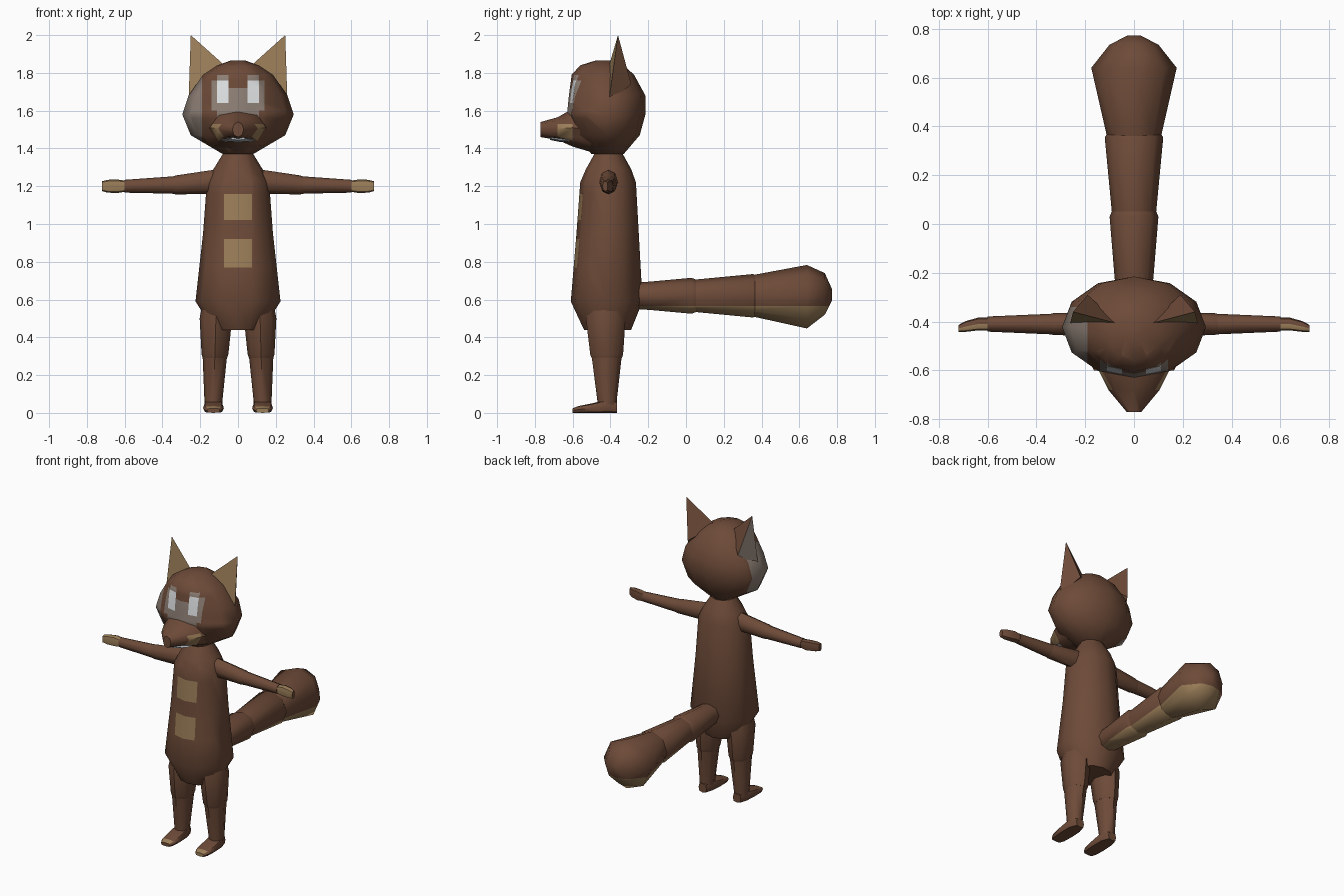
import bpy, bmesh
from math import sin, cos, pi, radians, copysign
from mathutils import Vector

cube = bpy.data.objects.get("Cube")
if cube:
    bpy.data.objects.remove(cube, do_unlink=True)


def material(name, r, g, b):
    mat = bpy.data.materials.new(name)
    mat.use_nodes = True
    mat.diffuse_color = (r, g, b, 1)
    shader = mat.node_tree.nodes["Principled BSDF"]
    shader.inputs["Base Color"].default_value = (r, g, b, 1)
    shader.inputs["Roughness"].default_value = 0.9
    return mat


PALETTE = [
    material("brown fur", 0.155, 0.07, 0.04),
    material("tan fur", 0.33, 0.21, 0.1),
    material("grey fur", 0.27, 0.215, 0.18),
    material("eye white", 0.74, 0.76, 0.77),
    material("tooth white", 0.5, 0.54, 0.58),
]
BROWN, TAN, GREY, WHITE, TOOTH = range(len(PALETTE))


def finish(name, bm, rule=None, flat=False):
    """Turn a bmesh into an object, colouring each face by rule(centre, normal)."""
    bmesh.ops.recalc_face_normals(bm, faces=bm.faces)
    bm.normal_update()
    for face in bm.faces:
        if rule:
            face.material_index = rule(face.calc_center_median(), face.normal)
    mesh = bpy.data.meshes.new(name)
    bm.to_mesh(mesh)
    bm.free()
    for mat in PALETTE:
        mesh.materials.append(mat)
    obj = bpy.data.objects.new(name, mesh)
    bpy.context.collection.objects.link(obj)
    bpy.ops.object.select_all(action="DESELECT")
    obj.select_set(True)
    bpy.context.view_layer.objects.active = obj
    if not flat:
        bpy.ops.object.shade_smooth_by_angle(angle=radians(50))
    return obj


def loft(axis, rings, sides=8, side=1, power=1):
    """Skin oval rings (position, centre u, centre v, radius u, radius v) along an axis."""
    place = {"x": lambda t, u, v: (t, u, v),
             "y": lambda t, u, v: (u, t, v),
             "z": lambda t, u, v: (u, v, t)}[axis]
    bm = bmesh.new()
    loops = []
    for t, cu, cv, ru, rv in rings:
        loop = []
        for i in range(sides):
            a = 2 * pi * i / sides
            c, s = [copysign(abs(w) ** power, w) for w in (cos(a), sin(a))]
            p = Vector(place(t, cu + ru * c, cv + rv * s))
            p.x *= side
            loop.append(bm.verts.new(p))
        loops.append(loop)
    for low, high in zip(loops, loops[1:]):
        for i in range(sides):
            j = (i + 1) % sides
            bm.faces.new((low[i], low[j], high[j], high[i]))
    bm.faces.new(loops[0])
    bm.faces.new(loops[-1])
    return bm


def cut(bm, axis, places, where=lambda c: True):
    """Slice the chosen faces at each place along an axis."""
    normal = Vector([float(axis == k) for k in "xyz"])
    for p in places:
        faces = [f for f in bm.faces if where(f.calc_center_median())]
        geom = set(faces)
        for f in faces:
            geom.update(f.verts)
            geom.update(f.edges)
        bmesh.ops.bisect_plane(bm, geom=list(geom), plane_co=normal * p, plane_no=normal)


def upright(rows):
    """Rings along z from (height, half width, front, back)."""
    return [(z, 0, (f + b) / 2, w, (b - f) / 2) for z, w, f, b in rows]


# Body with two belly patches
body = loft("z", upright([
    (0.44, 0.13, -0.54, -0.29), (0.59, 0.225, -0.61, -0.23),
    (0.95, 0.185, -0.58, -0.25), (1.22, 0.165, -0.56, -0.265),
    (1.29, 0.13, -0.53, -0.29), (1.38, 0.075, -0.48, -0.34)]), sides=12)
front = lambda c: c.y < -0.5
cut(body, "x", (-0.075, 0.075), front)
cut(body, "z", (0.77, 0.92, 1.02, 1.16), front)


def belly(c, n):
    patch = 0.77 < c.z < 0.92 or 1.02 < c.z < 1.16
    return TAN if patch and abs(c.x) < 0.075 and n.y < -0.5 else BROWN


finish("body", body, belly)

# Head with mask, eyes and one grey cheek
head = loft("z", upright([
    (1.37, 0.08, -0.5, -0.33), (1.47, 0.25, -0.59, -0.245),
    (1.58, 0.295, -0.63, -0.215), (1.68, 0.262, -0.62, -0.215),
    (1.79, 0.185, -0.605, -0.275), (1.84, 0.11, -0.56, -0.33),
    (1.865, 0.04, -0.48, -0.38)]), sides=12)
face = lambda c: c.y < -0.5
cut(head, "x", (-0.14, -0.11, -0.05, 0.05, 0.11, 0.14), face)
cut(head, "z", (1.56, 1.6, 1.64, 1.72, 1.76), face)
cheek = lambda c: c.x < -0.1
cut(head, "x", (-0.19,), cheek)
cut(head, "y", (-0.34,), cheek)


def head_colour(c, n):
    x = abs(c.x)
    if n.y < -0.2 and c.y < -0.45:
        if 0.05 < x < 0.11 and 1.64 < c.z < 1.76:
            return WHITE
        tall = 1.56 < c.z < 1.79 and 0.05 < x < 0.11
        wide = 1.6 < c.z < 1.76 and 0.11 < x < 0.14
        bridge = 1.56 < c.z < 1.72 and x < 0.05
        if tall or wide or bridge:
            return GREY
    return GREY if c.x < -0.19 and c.y < -0.34 and c.z > 1.4 else BROWN


finish("head", head, head_colour)

# Muzzle with tan sides, and the row of teeth beneath it
muzzle = loft("y", [(-0.5, 0, 1.5, 0.17, 0.12), (-0.6, 0, 1.51, 0.145, 0.1),
                    (-0.68, 0, 1.505, 0.105, 0.06), (-0.77, 0, 1.5, 0.03, 0.04)])
cut(muzzle, "z", (1.46, 1.53))
finish("muzzle", muzzle, lambda c, n: TAN if abs(n.x) > 0.5 and -0.68 < c.y < -0.57
       and 1.45 < c.z < 1.53 else BROWN)
finish("teeth", loft("y", [(-0.6, 0, 1.445, 0.1, 0.012), (-0.67, 0, 1.445, 0.08, 0.01),
                           (-0.72, 0, 1.453, 0.04, 0.008)]), lambda c, n: TOOTH)

# Tail in three overlapping sections with a tan underside
tail = {
    "tail_base": [(-0.27, 0, 0.62, 0.075, 0.07), (-0.19, 0, 0.62, 0.082, 0.075),
                  (0.03, 0, 0.62, 0.1, 0.095), (0.055, 0, 0.62, 0.09, 0.085)],
    "tail_middle": [(0.04, 0, 0.62, 0.09, 0.085), (0.355, 0, 0.62, 0.12, 0.115),
                    (0.37, 0, 0.62, 0.11, 0.105)],
    "tail_end": [(0.355, 0, 0.62, 0.11, 0.11), (0.64, 0, 0.615, 0.175, 0.168),
                 (0.735, 0, 0.63, 0.1, 0.11), (0.773, 0, 0.625, 0.025, 0.03)],
}
for name, rings in tail.items():
    bm = loft("y", rings)
    cut(bm, "z", (0.565,))
    finish(name, bm, lambda c, n: TAN if c.z < 0.565 and n.z < -0.1 else BROWN)

for label, s in (("left", 1), ("right", -1)):
    # Ear: a slim pyramid with a tan front
    bm = bmesh.new()
    outer, inner, back, tip = [bm.verts.new((x * s, y, z)) for x, y, z in (
        (0.262, -0.41, 1.64), (0.06, -0.41, 1.83), (0.19, -0.29, 1.74), (0.25, -0.36, 2))]
    for trio in ((outer, inner, tip), (inner, back, tip), (back, outer, tip),
                 (outer, back, inner)):
        bm.faces.new(trio)

    def ear_colour(c, n):
        if n.y < -0.5:
            return TAN
        return GREY if n.x < -0.7 and s < 0 else BROWN

    finish(label + "_ear", bm, ear_colour, flat=True)

    # Arm and hand
    finish(label + "_upper_arm", loft("x", [
        (0.1, -0.41, 1.225, 0.05, 0.066), (0.33, -0.41, 1.207, 0.045, 0.05),
        (0.35, -0.41, 1.205, 0.04, 0.044)], side=s))
    finish(label + "_forearm", loft("x", [
        (0.32, -0.41, 1.207, 0.043, 0.047), (0.6, -0.41, 1.2, 0.031, 0.034)], side=s))
    finish(label + "_hand", loft("x", [
        (0.59, -0.41, 1.2, 0.026, 0.028), (0.64, -0.41, 1.2, 0.026, 0.036),
        (0.69, -0.42, 1.2, 0.022, 0.034), (0.72, -0.428, 1.2, 0.014, 0.026)],
        side=s, power=0.7), lambda c, n: TAN if n.y < -0.3 else BROWN)

    # Leg and foot
    finish(label + "_thigh", loft("z", [
        (0.6, 0.115, -0.425, 0.07, 0.08), (0.5, 0.117, -0.425, 0.086, 0.105),
        (0.31, 0.122, -0.42, 0.071, 0.087), (0.29, 0.122, -0.42, 0.064, 0.08)], side=s))
    finish(label + "_shin", loft("z", [
        (0.32, 0.122, -0.42, 0.066, 0.082), (0.07, 0.13, -0.418, 0.048, 0.052),
        (0.03, 0.13, -0.418, 0.046, 0.05)], side=s))
    foot = loft("y", [
        (-0.365, 0.13, 0.03, 0.03, 0.03), (-0.42, 0.13, 0.035, 0.052, 0.035),
        (-0.5, 0.13, 0.025, 0.055, 0.025), (-0.57, 0.13, 0.018, 0.05, 0.018),
        (-0.6, 0.13, 0.012, 0.034, 0.012)], side=s, power=0.6)
    finish(label + "_foot", foot,
           lambda c, n: TAN if c.y < -0.57 and 0 < n.z and abs(n.x) < 0.5 else BROWN)
